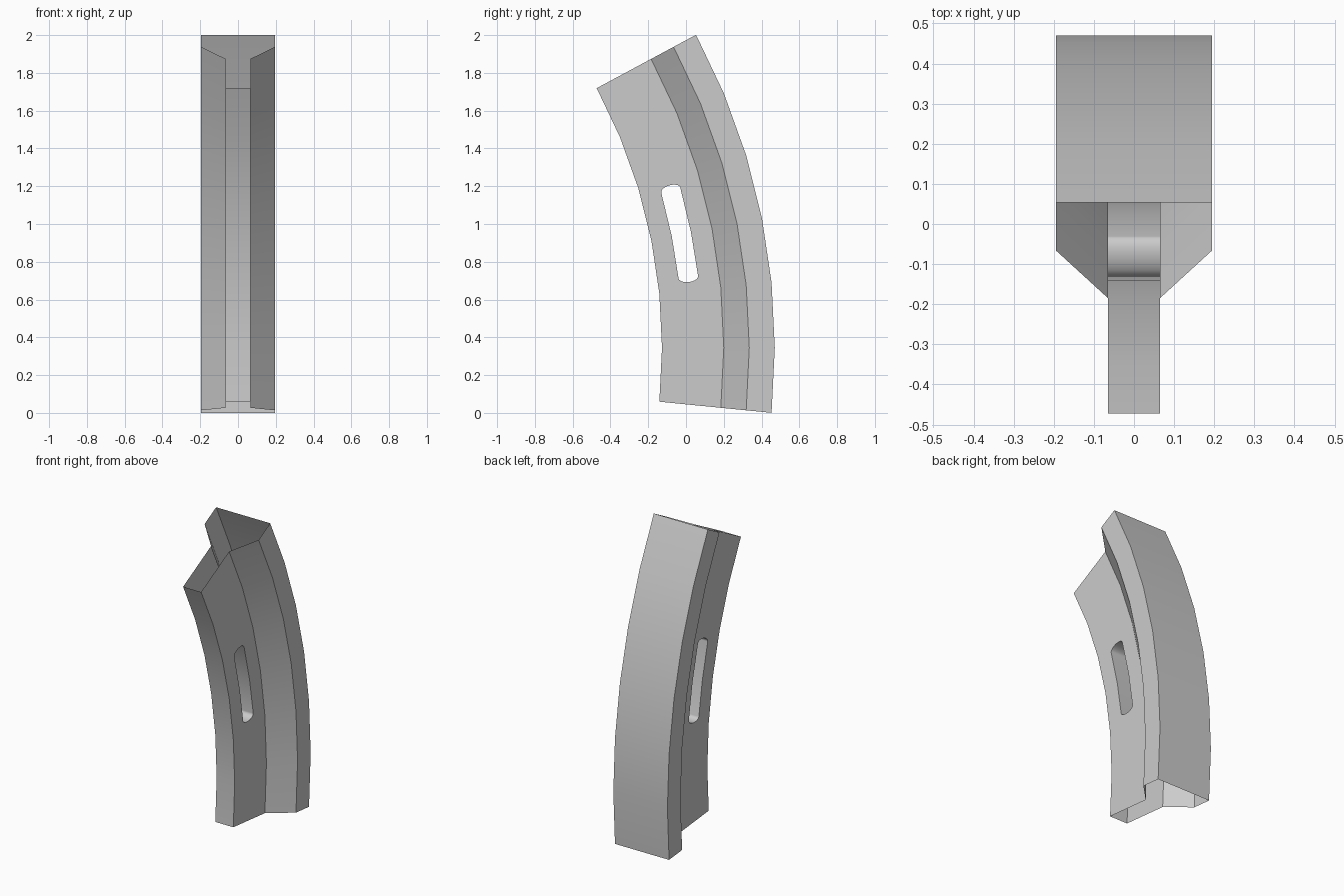
import bpy, bmesh
from math import sin, cos, pi, radians

if "Cube" in bpy.data.objects:
    bpy.data.objects.remove(bpy.data.objects["Cube"])

# Everything is swept around an x-axis arc centre
CY, CZ = -3.03, 0.345
ANGLES = [radians(5.65 * i) for i in range(-1, 6)]
SECTION = [(2.903, 0.065), (3.23, 0.065), (3.365, 0.195), (3.5, 0.195)]

bm = bmesh.new()


def vert(r, a, x):
    return bm.verts.new((x, CY + r * cos(a), CZ + r * sin(a)))


def strip(a, b, closed=False):
    n = len(a)
    for i in range(n if closed else n - 1):
        j = (i + 1) % n
        bm.faces.new((a[i], a[j], b[j], b[i]))


def slot_points():
    mid, half, bulge = 3.065, 0.052, 0.026
    low, high, n = radians(7), radians(15.8), 10
    pts = [(mid + half * cos(pi * i / n), high + bulge * sin(pi * i / n) / mid)
           for i in range(n + 1)]
    pts.append((mid - half, radians(11.3)))
    pts += [(mid - half * cos(pi * i / n), low - bulge * sin(pi * i / n) / mid)
            for i in range(n + 1)]
    pts.append((mid + half, radians(11.3)))
    return pts


def edges_of(loop):
    out = []
    for i, v in enumerate(loop):
        w = loop[(i + 1) % len(loop)]
        out.append(bm.edges.get((v, w)) or bm.edges.new((v, w)))
    return out


# Open-ended shell: shoulders and rims on each side, pierced web sides
rails, slots = {}, {}
for s in (-1, 1):
    rails[s] = [[vert(r, a, s * x) for a in ANGLES] for r, x in SECTION]
    for k in (1, 2):
        strip(rails[s][k], rails[s][k + 1])
    slots[s] = [vert(r, a, s * 0.065) for r, a in slot_points()]
    outline = rails[s][0] + rails[s][1][::-1]
    bmesh.ops.triangle_fill(bm, use_beauty=True, use_dissolve=False,
                            edges=edges_of(outline) + edges_of(slots[s]),
                            normal=(s, 0, 0))

# Front wall, back wall and slot tunnel
strip(rails[-1][0], rails[1][0])
strip(rails[-1][3], rails[1][3])
strip(slots[-1], slots[1], closed=True)
bmesh.ops.recalc_face_normals(bm, faces=bm.faces)

mesh = bpy.data.meshes.new("curved_magazine_shell")
bm.to_mesh(mesh)
bm.free()
shell = bpy.data.objects.new("curved_magazine_shell", mesh)
bpy.context.collection.objects.link(shell)
bpy.context.view_layer.objects.active = shell
shell.select_set(True)
bpy.ops.object.shade_smooth_by_angle(angle=radians(30))
